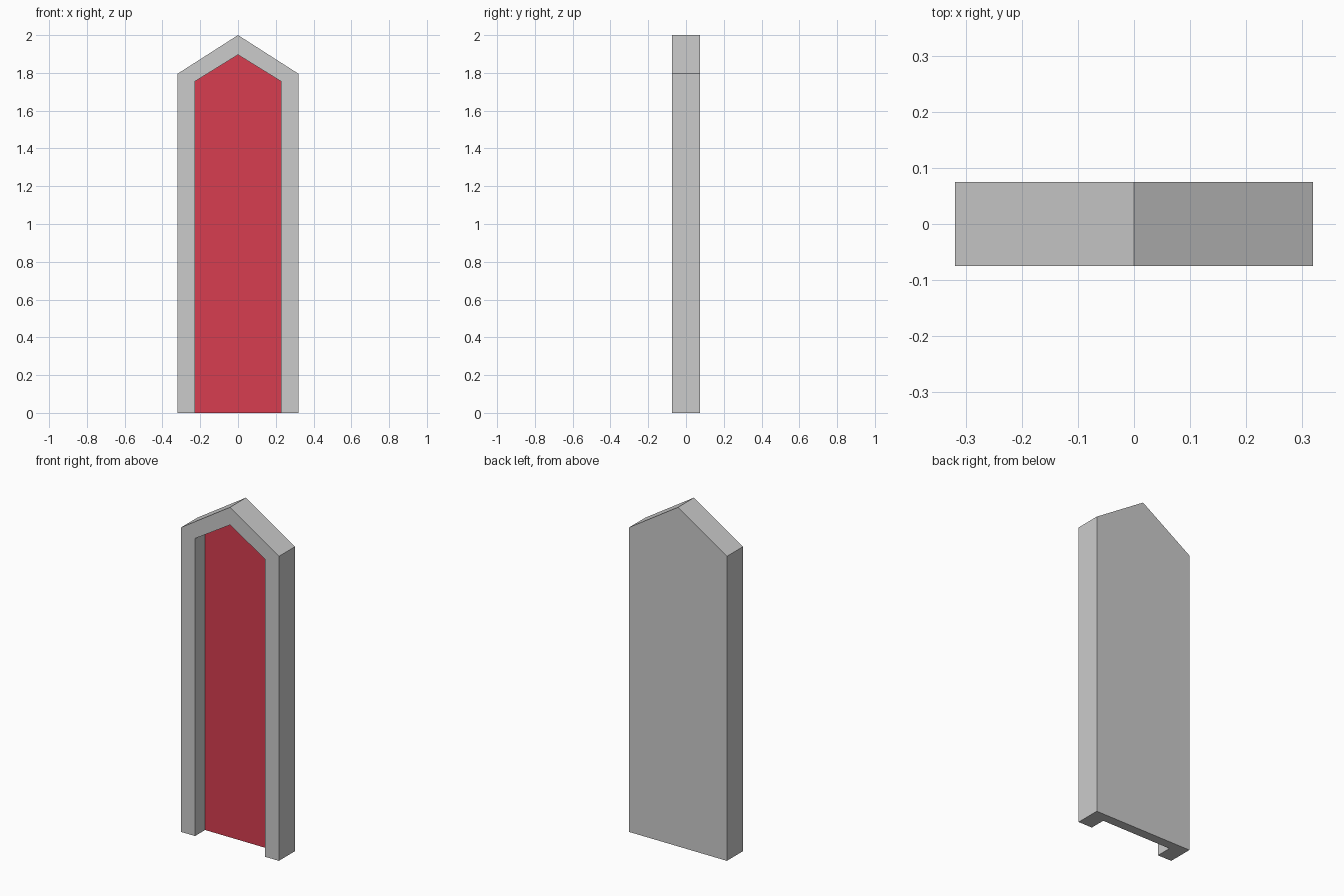
import bpy
import bmesh

if "Cube" in bpy.data.objects:
    bpy.data.objects.remove(bpy.data.objects["Cube"], do_unlink=True)

HALF_DEPTH = 0.0745
RECESS_Y = 0.019


def make_material(name, color):
    mat = bpy.data.materials.new(name)
    mat.use_nodes = True
    mat.diffuse_color = color
    mat.node_tree.nodes["Principled BSDF"].inputs["Base Color"].default_value = color
    return mat


def gabled_prism(name, half_width, bottom, shoulder, apex, y0, y1):
    """Extrude a pointed upright outline from y0 to y1."""
    outline = [(-half_width, bottom), (half_width, bottom),
               (half_width, shoulder), (0, apex), (-half_width, shoulder)]
    bm = bmesh.new()
    face = bm.faces.new([bm.verts.new((x, y0, z)) for x, z in outline])
    extruded = bmesh.ops.extrude_face_region(bm, geom=[face])["geom"]
    verts = [v for v in extruded if isinstance(v, bmesh.types.BMVert)]
    bmesh.ops.translate(bm, verts=verts, vec=(0, y1 - y0, 0))
    bmesh.ops.recalc_face_normals(bm, faces=bm.faces)
    mesh = bpy.data.meshes.new(name)
    bm.to_mesh(mesh)
    bm.free()
    obj = bpy.data.objects.new(name, mesh)
    bpy.context.collection.objects.link(obj)
    return obj


grey = make_material("stone grey", (0.6, 0.6, 0.6, 1))
red = make_material("panel red", (0.68, 0.048, 0.08, 1))

# Pointed slab, and the recess opening out of its front and bottom
slab = gabled_prism("pointed_slab", 0.319, 0, 1.796, 2, -HALF_DEPTH, HALF_DEPTH)
cutter = gabled_prism("recess_cutter", 0.228, -0.2, 1.755, 1.896, -0.2, RECESS_Y)
cutter.hide_render = True

cut = slab.modifiers.new("recess", "BOOLEAN")
cut.operation = "DIFFERENCE"
cut.solver = "EXACT"
cut.object = cutter
bpy.context.view_layer.objects.active = slab
bpy.ops.object.modifier_apply(modifier=cut.name)
bpy.data.objects.remove(cutter, do_unlink=True)

# Grey body with a red recessed panel
slab.data.materials.clear()
slab.data.materials.append(grey)
slab.data.materials.append(red)
for poly in slab.data.polygons:
    is_panel = poly.normal.y < -0.9 and abs(poly.center.y - RECESS_Y) < 0.01
    poly.material_index = 1 if is_panel else 0
